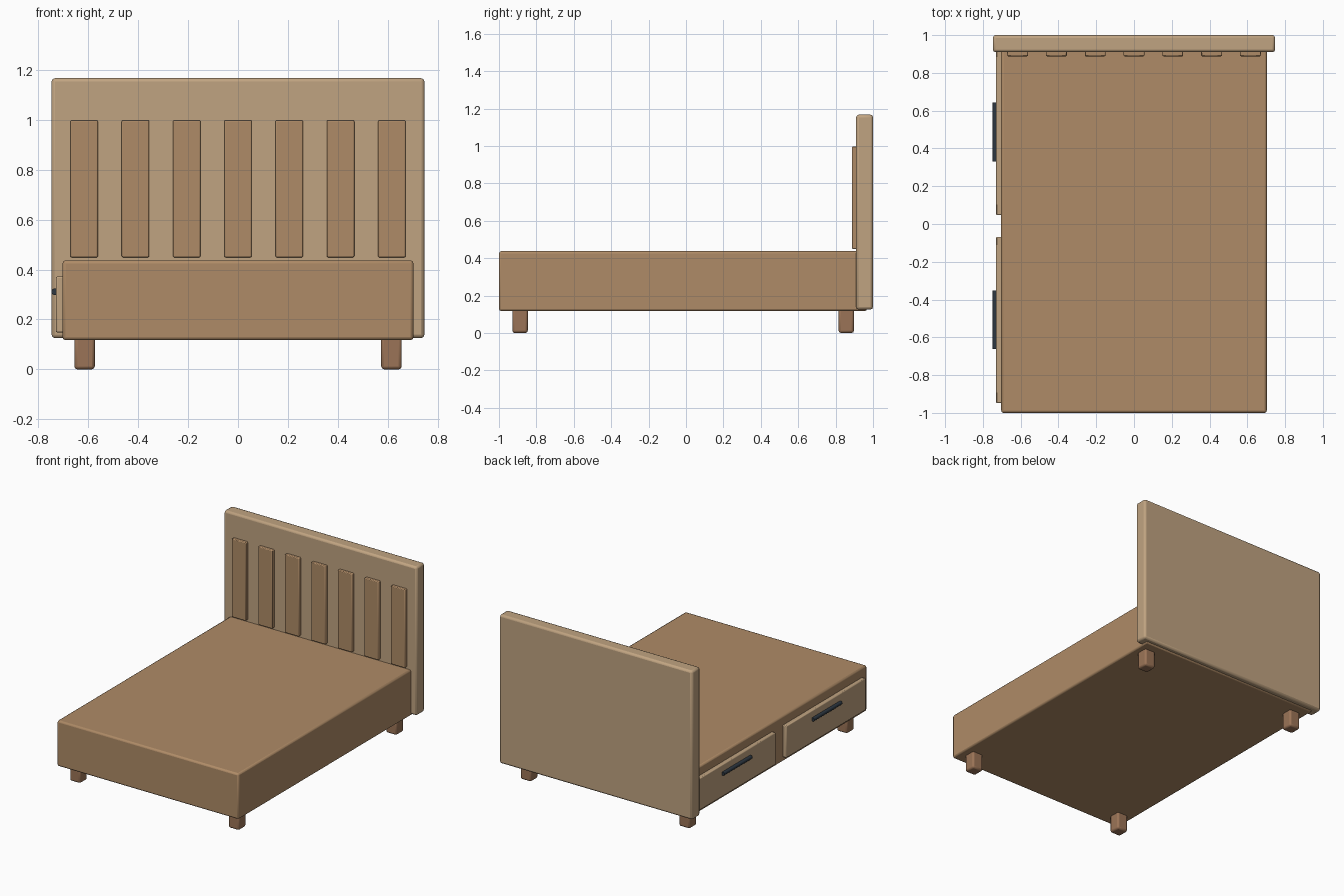
import bpy, math

if "Cube" in bpy.data.objects:
    bpy.data.objects.remove(bpy.data.objects["Cube"])


def material(name, rgb):
    m = bpy.data.materials.new(name)
    m.diffuse_color = (*rgb, 1)
    m.use_nodes = True
    m.node_tree.nodes["Principled BSDF"].inputs["Base Color"].default_value = m.diffuse_color
    return m


WOOD = material("wood", (0.43, 0.26, 0.135))
PALE = material("pale_wood", (0.53, 0.37, 0.22))
DARK = material("leg_wood", (0.33, 0.175, 0.095))
METAL = material("dark_metal", (0.026, 0.038, 0.053))


def finish(ob, name, mat, bevel):
    ob.name = name
    ob.data.materials.append(mat)
    if bevel:
        mod = ob.modifiers.new("Bevel", 'BEVEL')
        mod.width = bevel
        mod.segments = 2
        mod.limit_method = 'ANGLE'
    bpy.ops.object.shade_smooth_by_angle(angle=math.radians(30))
    return ob


def box(name, x, y, z, mat, bevel):
    """Bevelled box from (min, max) ranges."""
    bpy.ops.mesh.primitive_cube_add(size=1, location=[(a + b) / 2 for a, b in (x, y, z)])
    ob = bpy.context.object
    ob.scale = [b - a for a, b in (x, y, z)]
    bpy.ops.object.transform_apply(location=False, rotation=False, scale=True)
    return finish(ob, name, mat, bevel)


# Bed base and headboard
box("bed_base", (-0.703, 0.703), (-1.0, 0.967), (0.117, 0.437), WOOD, 0.012)
box("headboard", (-0.747, 0.747), (0.91, 1.0), (0.125, 1.167), PALE, 0.014)

# Raised slats on the headboard
for i in range(7):
    cx = (i - 3) * 0.2055
    box(f"headboard_slat_{i + 1}", (cx - 0.055, cx + 0.055), (0.888, 0.93),
        (0.449, 0.998), WOOD, 0.005)

# Legs
for side, cx in (("left", -0.615), ("right", 0.615)):
    for end, cy in (("front", -0.887), ("back", 0.857)):
        box(f"{end}_{side}_leg", (cx - 0.041, cx + 0.041), (cy - 0.041, cy + 0.041),
            (0.0, 0.135), DARK, 0.012)

# Drawers with bar handles on the left side
for end, cy in (("front", -0.508), ("back", 0.487)):
    box(f"{end}_drawer", (-0.73, -0.69), (cy - 0.44, cy + 0.44), (0.148, 0.372), PALE, 0.006)
    bpy.ops.mesh.primitive_cylinder_add(vertices=16, radius=0.013, depth=0.31,
                                        location=(-0.735, cy, 0.311),
                                        rotation=(math.pi / 2, 0, 0))
    finish(bpy.context.object, f"{end}_drawer_handle", METAL, 0)
